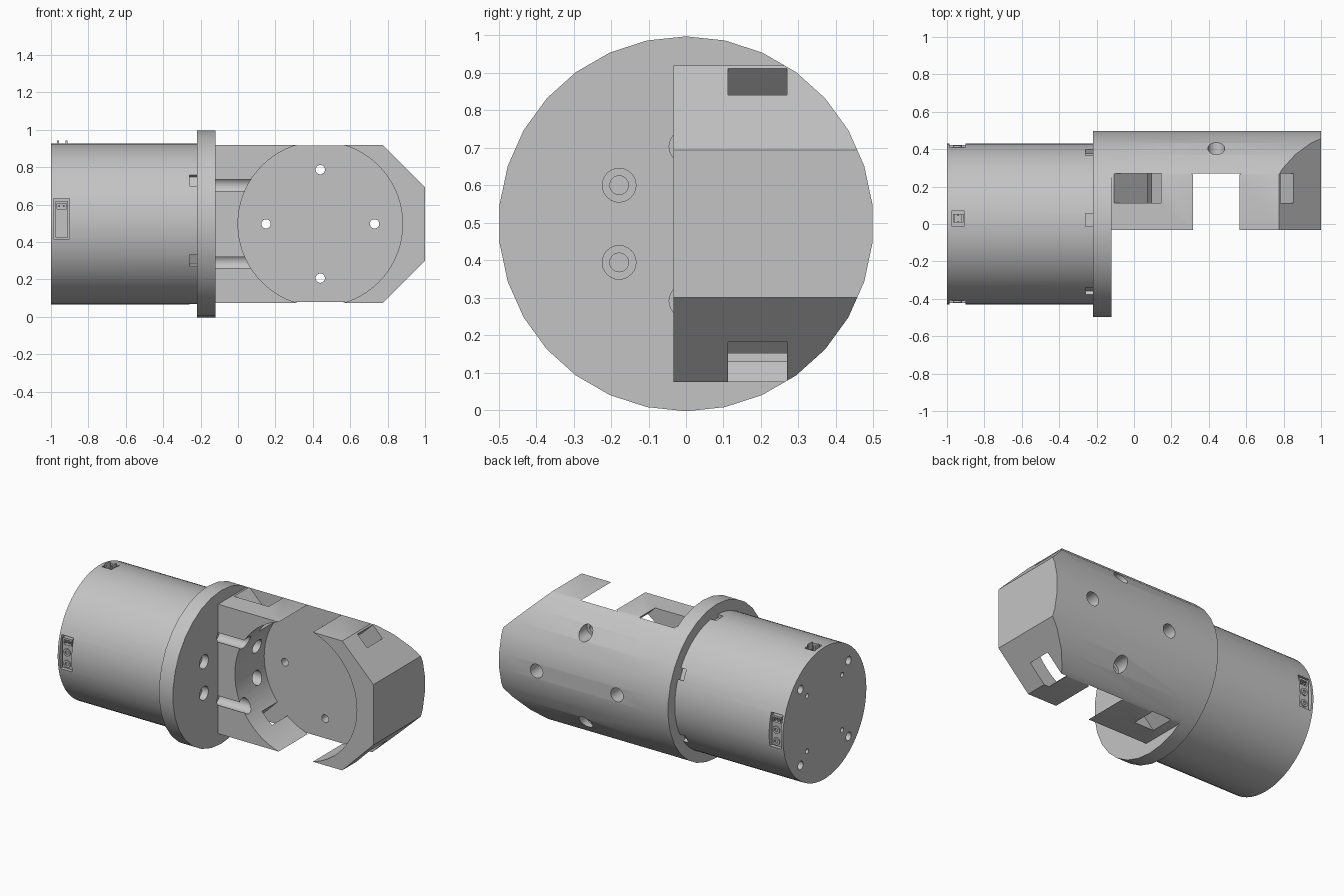
import bpy, bmesh, math
from mathutils import Matrix, Vector

if "Cube" in bpy.data.objects:
    bpy.data.objects.remove(bpy.data.objects["Cube"])

CZ = 0.497            # height of the main axis
PX = 0.44             # x of the pocket centre
FRONT, FLOOR = -0.033, 0.27   # front face and pocket floor of the bracket

grey = bpy.data.materials.new("plain grey")
grey.use_nodes = True
grey.diffuse_color = (0.55, 0.55, 0.55, 1)
grey.node_tree.nodes["Principled BSDF"].inputs["Base Color"].default_value = grey.diffuse_color


def finish(name, bm):
    bmesh.ops.recalc_face_normals(bm, faces=bm.faces)
    mesh = bpy.data.meshes.new(name)
    bm.to_mesh(mesh)
    bm.free()
    mesh.materials.append(grey)
    ob = bpy.data.objects.new(name, mesh)
    bpy.context.collection.objects.link(ob)
    return ob


def rod(name, start, end, radius, sides=24):
    """Cylinder between two points; a vertex row lies on the y axis for rods along x."""
    a, b = Vector(start), Vector(end)
    axis = (b - a).normalized()
    side = Vector((0, 1, 0)) if abs(axis.y) < 0.9 else Vector((1, 0, 0))
    rot = Matrix((side, axis.cross(side), axis)).transposed().to_4x4()
    bm = bmesh.new()
    bmesh.ops.create_cone(bm, cap_ends=True, segments=sides, radius1=radius, radius2=radius,
                          depth=(b - a).length, matrix=Matrix.Translation((a + b) / 2) @ rot)
    return finish(name, bm)


def box(name, centre, size, spin=None):
    bm = bmesh.new()
    bmesh.ops.create_cube(bm, size=1, matrix=Matrix.Translation(centre)
                          @ (spin or Matrix()) @ Matrix.Diagonal((*size, 1)))
    return finish(name, bm)


def prism(name, outline, y0, y1):
    bm = bmesh.new()
    face = bm.faces.new([bm.verts.new((x, y0, z)) for x, z in outline])
    out = bmesh.ops.extrude_face_region(bm, geom=[face])["geom"]
    bmesh.ops.translate(bm, vec=(0, y1 - y0, 0),
                        verts=[v for v in out if isinstance(v, bmesh.types.BMVert)])
    return finish(name, bm)


def carve(ob, cutters, operation="DIFFERENCE"):
    """Apply each cutter in turn, then throw it away."""
    for cutter in cutters:
        cutter.hide_render = True
        mod = ob.modifiers.new("cut", "BOOLEAN")
        mod.operation, mod.solver, mod.object = operation, "EXACT", cutter
        graph = bpy.context.evaluated_depsgraph_get()
        mesh = bpy.data.meshes.new_from_object(ob.evaluated_get(graph))
        ob.modifiers.clear()
        ob.data = mesh
        bpy.data.objects.remove(cutter)


def ring(count, radius, offset=0):
    """Points (y, z, angle) on a circle round the main axis."""
    for i in range(count):
        t = math.radians(offset) + i * math.tau / count
        yield radius * math.cos(t), CZ + radius * math.sin(t), t


# Motor body with end holes and small notches beside the flange
motor = rod("motor_body", (-1, 0, CZ), (-0.22, 0, CZ), 0.43, 60)
cuts = [rod("cut", (-1.1, y, z), (-0.95, y, z), 0.027) for y, z, t in ring(4, 0.35, 45)]
cuts += [rod("cut", (-1.1, y, z), (-0.95, y, z), 0.015) for y, z, t in ring(4, 0.255, 45)]
cuts += [box("cut", (-0.23, y, z), (0.06, 0.05, 0.07), Matrix.Rotation(t, 4, "X"))
         for y, z, t in ring(6, 0.43, 27)]

# Recesses for the front, back and top connectors
for s in (-1, 1):
    cuts.append(box("cut", (-0.943, s * 0.42, 0.525), (0.085, 0.08, 0.215)))
cuts.append(box("cut", (-0.94, 0.03, CZ + 0.42), (0.07, 0.08, 0.12)))
carve(motor, cuts)

# Connector bodies with a socket and two screws
parts = [motor]
for s, side in ((-1, "front"), (1, "back")):
    plug = box(side + "_connector", (-0.943, s * 0.39, 0.522), (0.068, 0.042, 0.195))
    carve(plug, [box("cut", (-0.943, s * 0.41, 0.592), (0.052, 0.05, 0.03))])
    parts.append(plug)
    for z in (0.455, 0.53):
        screw = rod(side + "_connector_screw", (-0.943, s * 0.40, z), (-0.943, s * 0.419, z), 0.024)
        carve(screw, [rod("cut", (-0.943, s * 0.41, z), (-0.943, s * 0.43, z), 0.012, 6)])
        parts.append(screw)
    for dx in (-0.012, 0.012):
        parts.append(box(side + "_connector_pin", (-0.943 + dx, s * 0.398, 0.592), (0.008, 0.03, 0.01)))
top_plug = box("top_connector", (-0.94, 0.03, CZ + 0.395), (0.056, 0.045, 0.1))
carve(top_plug, [box("cut", (-0.94, 0.03, CZ + 0.42), (0.036, 0.05, 0.07))])
parts.append(top_plug)
for dy in (-0.018, 0.018):
    parts.append(box("top_connector_pin", (-0.94, 0.03 + dy, CZ + 0.4), (0.01, 0.01, 0.03)))


def bolt_cuts():
    """Six stepped bolt holes along the main axis."""
    out = []
    for y, z, t in ring(6, 0.206, 30):
        out.append(rod("cut", (-0.165, y, z), (0.3, y, z), 0.045))
        out.append(rod("cut", (-0.3, y, z), (-0.1, y, z), 0.025))
    return out


# Round flange
flange = rod("flange", (-0.22, 0, CZ), (-0.12, 0, CZ), 0.5, 30)
carve(flange, bolt_cuts())
parts.append(flange)

# Half round bracket with a chamfered end
bracket = rod("bracket", (-0.12, 0, CZ), (1, 0, CZ), 0.5, 30)
h, e = 0.422, 0.197
outline = [(-0.3, CZ - h), (0.775, CZ - h), (1, CZ - e), (1.05, CZ - e),
           (1.05, CZ + e), (1, CZ + e), (0.775, CZ + h), (-0.3, CZ + h)]
carve(bracket, [prism("cut", outline, FRONT, 0.7)], "INTERSECT")

# Round pocket, diagonal slots and bolt holes
cuts = [rod("cut", (PX, -0.3, CZ), (PX, FLOOR, CZ), 0.44, 72)]
slot_y, slot_depth = (0.112 + FLOOR) / 2, FLOOR - 0.112
for angle, width in ((45, 0.177), (-45, 0.1)):
    cuts.append(box("cut", (PX, slot_y, CZ), (2, slot_depth, width),
                    Matrix.Rotation(math.radians(angle), 4, "Y")))
cuts += bolt_cuts()
for i in range(4):
    x = PX + 0.29 * math.cos(i * math.pi / 2)
    z = CZ + 0.29 * math.sin(i * math.pi / 2)
    cuts.append(rod("cut", (x, 0.2, z), (x, 0.6, z), 0.025))
    cuts.append(rod("cut", (x, 0.33, z), (x, 0.6, z), 0.045))
carve(bracket, cuts)
parts.append(bracket)

# Smooth the round walls and keep the corners sharp
bpy.ops.object.select_all(action="DESELECT")
for ob in parts:
    ob.select_set(True)
bpy.context.view_layer.objects.active = motor
bpy.ops.object.shade_smooth_by_angle(angle=math.radians(30))
